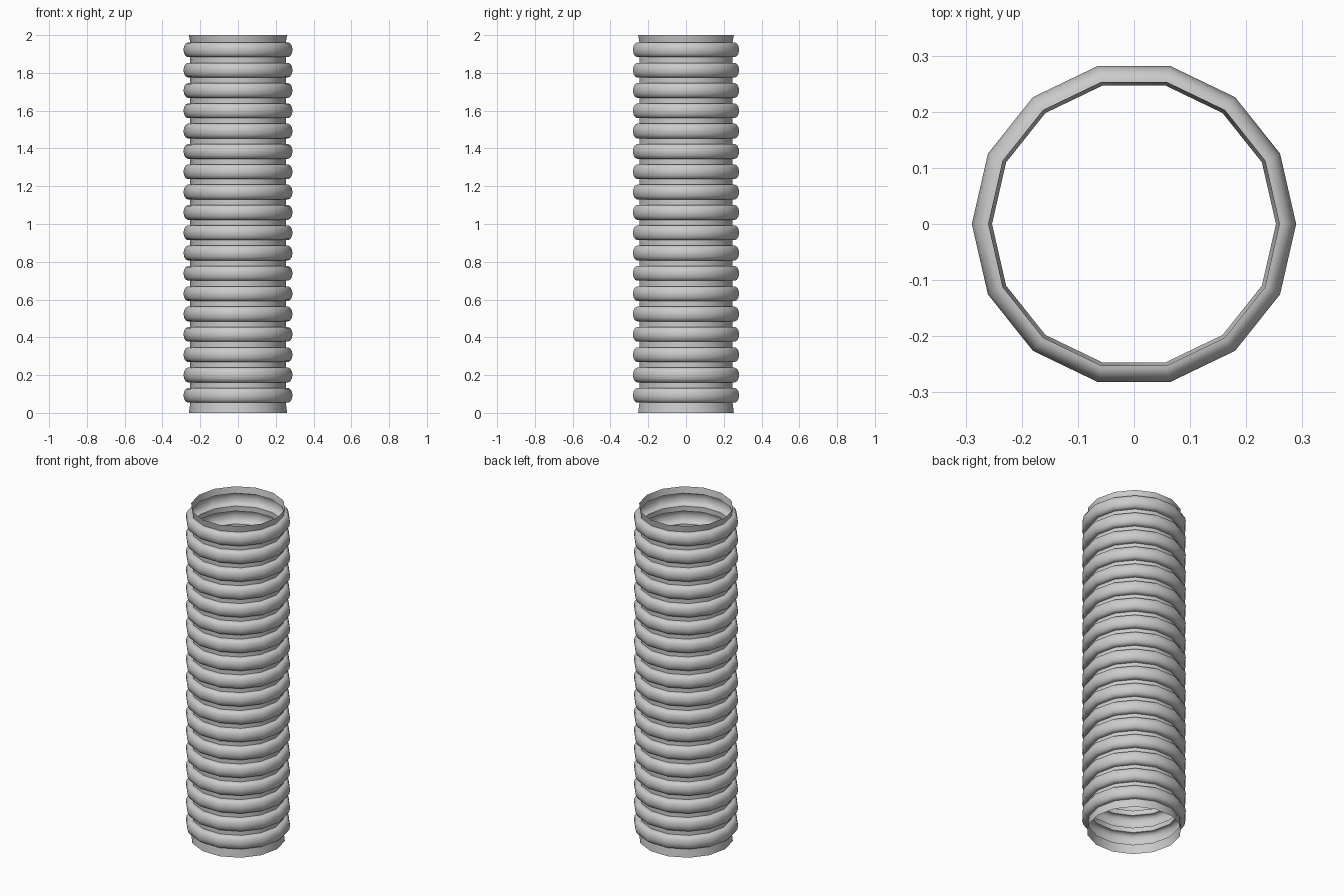
import bpy, bmesh, math

if "Cube" in bpy.data.objects:
    bpy.data.objects.remove(bpy.data.objects["Cube"])

SIDES, RIBS = 14, 18
Z0, PITCH = 0.093, 0.1076
R_RIM, R_GROOVE = 0.26, 0.253

# Rounded rib section: (height offset, radius)
rib = [(-0.039, R_GROOVE), (-0.039, 0.266), (-0.033, 0.277), (-0.02, 0.285), (0, 0.289),
       (0.02, 0.285), (0.033, 0.277), (0.039, 0.266), (0.039, R_GROOVE)]

# Whole wall profile from bottom rim to top rim
profile = [(0, R_RIM)]
for i in range(RIBS):
    profile += [(Z0 + i * PITCH + dz, r) for dz, r in rib]
profile.append((2.0, R_RIM))

# Open corrugated hose, a single wall lathed around z
bm = bmesh.new()
rings = []
for z, r in profile:
    rings.append([bm.verts.new((r * math.cos(2 * math.pi * k / SIDES),
                                r * math.sin(2 * math.pi * k / SIDES), z))
                  for k in range(SIDES)])
for a, b in zip(rings, rings[1:]):
    for k in range(SIDES):
        n = (k + 1) % SIDES
        bm.faces.new((a[k], a[n], b[n], b[k]))
mesh = bpy.data.meshes.new("corrugated_hose")
bm.to_mesh(mesh)
bm.free()
hose = bpy.data.objects.new("corrugated_hose", mesh)
bpy.context.collection.objects.link(hose)

# Smooth around the hose, sharp where ribs meet the grooves
bpy.context.view_layer.objects.active = hose
hose.select_set(True)
bpy.ops.object.shade_smooth_by_angle(angle=math.radians(50))
